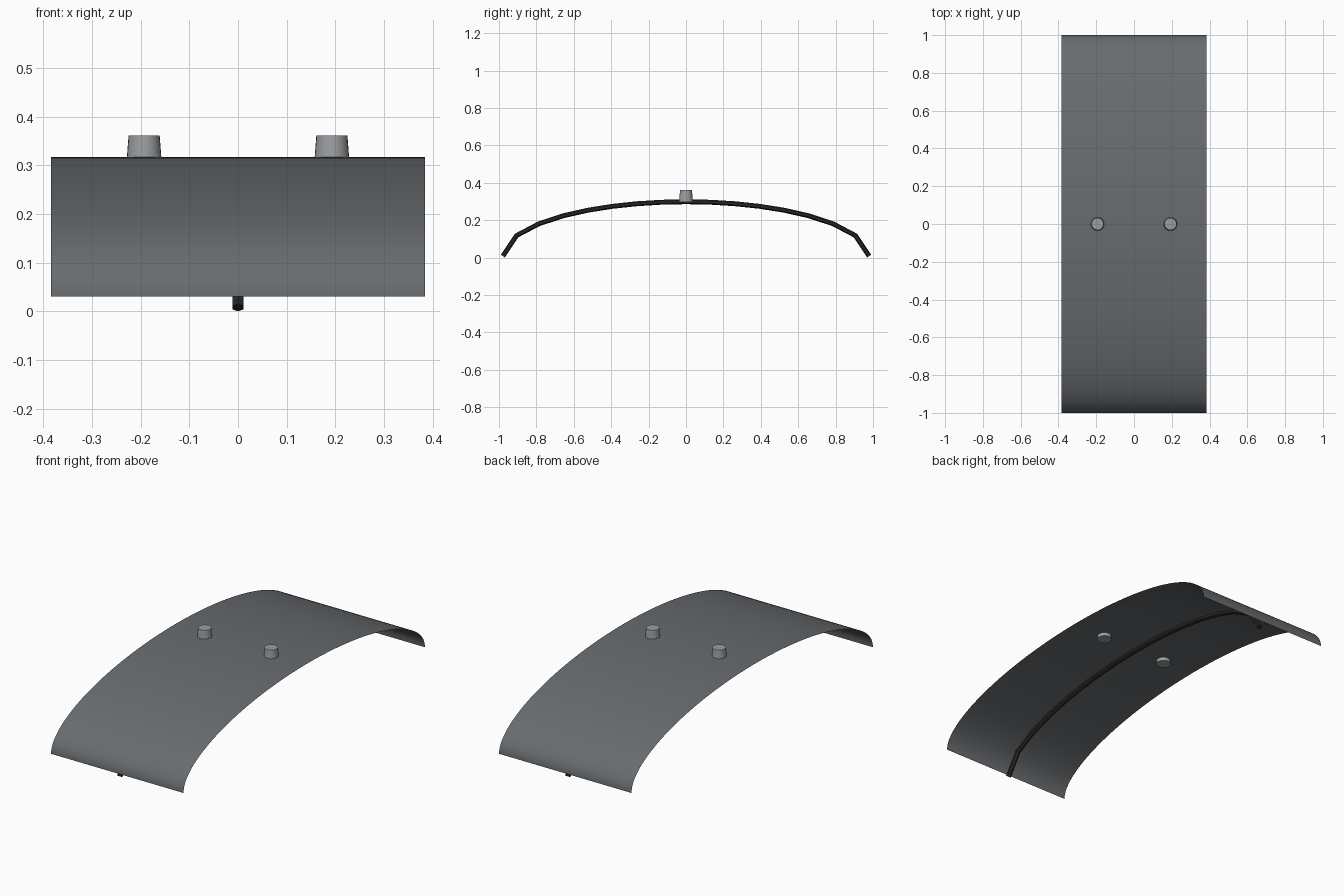
import bpy, bmesh
from math import sin, cos, pi, radians, sqrt
from mathutils import Vector

if "Cube" in bpy.data.objects:
    bpy.data.objects.remove(bpy.data.objects["Cube"])


def material(name, rgb):
    mat = bpy.data.materials.new(name)
    mat.use_nodes = True
    colour = (*rgb, 1)
    mat.diffuse_color = colour
    mat.node_tree.nodes["Principled BSDF"].inputs["Base Color"].default_value = colour
    return mat


def finish(name, bm, mat, angle):
    mesh = bpy.data.meshes.new(name)
    bm.to_mesh(mesh)
    bm.free()
    mesh.materials.append(mat)
    obj = bpy.data.objects.new(name, mesh)
    bpy.context.collection.objects.link(obj)
    bpy.ops.object.select_all(action='DESELECT')
    obj.select_set(True)
    bpy.context.view_layer.objects.active = obj
    bpy.ops.object.shade_smooth_by_angle(angle=radians(angle))
    return obj


def loft(bm, rings, closed):
    """Bridge successive rows of points with quads."""
    rows = [[bm.verts.new(p) for p in ring] for ring in rings]
    count = len(rows[0])
    for a, b in zip(rows, rows[1:]):
        for i in range(count if closed else count - 1):
            j = (i + 1) % count
            bm.faces.new((a[i], a[j], b[j], b[i]))
    return rows


dark_grey = material("dark grey", (0.14, 0.15, 0.16))
light_grey = material("light grey", (0.33, 0.345, 0.355))
black = material("black", (0.02, 0.02, 0.02))

# Curved panel: a thin half-elliptical sheet
HALF_WIDTH, BASE, RISE, STEPS = 0.384, 0.03, 0.287, 64
bm = bmesh.new()
arch = [(-cos(pi * i / STEPS), BASE + RISE * sin(pi * i / STEPS)) for i in range(STEPS + 1)]
loft(bm, [[(-HALF_WIDTH, y, z), (HALF_WIDTH, y, z)] for y, z in arch], False)
finish("curved_panel", bm, dark_grey, 40)

# Rib: six-sided rod following the underside of the panel
RADIUS, REACH = 0.013, 0.979
half = [0.131 * i for i in range(7)] + [0.906, REACH]
stations = [-y for y in reversed(half[1:])] + half
path = [Vector((0, y, 0.0075 + 0.291 * sqrt(max(0, 1 - (y / REACH) ** 2)))) for y in stations]
side = Vector((1, 0, 0))
rings = []
for i, p in enumerate(path):
    before = (p - path[max(i - 1, 0)]).normalized()
    after = (path[min(i + 1, len(path) - 1)] - p).normalized()
    up = side.cross(before + after).normalized()
    rings.append([p + RADIUS * (side * sin(pi * k / 3) + up * cos(pi * k / 3)) for k in range(6)])
bm = bmesh.new()
rows = loft(bm, rings, True)
bm.faces.new(rows[0])
bm.faces.new(rows[-1])
bmesh.ops.recalc_face_normals(bm, faces=bm.faces)
finish("centre_rib", bm, black, 20)

# Pegs: tapered studs passing through the panel
BOTTOM, TOP = 0.297, 0.361
for label, x in (("right", -0.193), ("left", 0.193)):
    bm = bmesh.new()
    bmesh.ops.create_cone(bm, cap_ends=True, segments=24, radius1=0.037, radius2=0.032,
                          depth=TOP - BOTTOM)
    bmesh.ops.translate(bm, vec=(x, 0, (TOP + BOTTOM) / 2), verts=bm.verts)
    finish(label + "_peg", bm, light_grey, 40)
